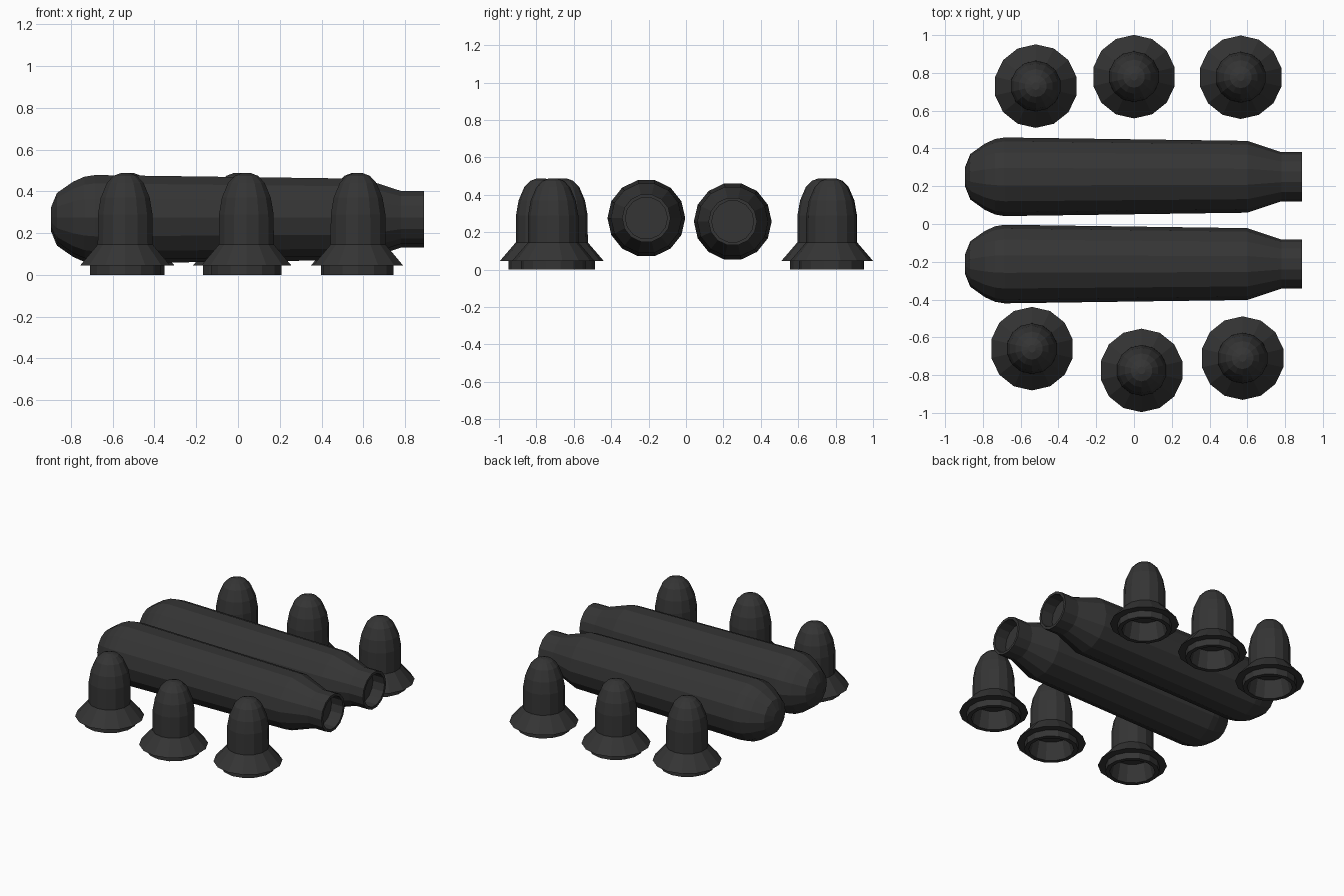
import bpy, bmesh
from math import cos, sin, pi
from mathutils import Matrix

if "Cube" in bpy.data.objects:
    bpy.data.objects.remove(bpy.data.objects["Cube"])

SIDES = 14

mat = bpy.data.materials.new("dark_shell")
mat.diffuse_color = (0.035, 0.035, 0.035, 1)
mat.use_nodes = True
mat.node_tree.nodes["Principled BSDF"].inputs["Base Color"].default_value = mat.diffuse_color


def lathe(name, profile, matrix):
    """Revolve (radius, height) points about z; both ends are capped."""
    bm = bmesh.new()
    rings = []
    for r, z in profile:
        rings.append([bm.verts.new((r * sin(2 * pi * i / SIDES),
                                    r * cos(2 * pi * i / SIDES), z))
                      for i in range(SIDES)])
    for a, b in zip(rings, rings[1:]):
        for i in range(SIDES):
            j = (i + 1) % SIDES
            bm.faces.new((a[i], a[j], b[j], b[i]))
    bm.faces.new(rings[0])
    bm.faces.new(rings[-1])
    bmesh.ops.recalc_face_normals(bm, faces=bm.faces)
    mesh = bpy.data.meshes.new(name)
    bm.to_mesh(mesh)
    bm.free()
    mesh.materials.append(mat)
    obj = bpy.data.objects.new(name, mesh)
    obj.matrix_world = matrix
    bpy.context.collection.objects.link(obj)
    return obj


# Long tanks: rounded left end, slight taper, open neck on the right
tank_profile = [(0.05, -0.895), (0.12, -0.867), (0.175, -0.79), (0.2, -0.735),
                (0.208, -0.685), (0.19, 0.60), (0.13, 0.78), (0.13, 0.89),
                (0.112, 0.89), (0.112, 0.80)]
lay_down = Matrix.Rotation(pi / 2, 4, 'Y')
for name, y, z in (("tank_front", -0.212, 0.275), ("tank_back", 0.25, 0.257)):
    lathe(name, tank_profile, Matrix.Translation((0, y, z)) @ lay_down)

# Domed caps: hollow base ring, sloping skirt, round-topped body
cap_profile = [(0.118, 0.12), (0.145, 0.0), (0.173, 0.0), (0.173, 0.045),
               (0.221, 0.045), (0.135, 0.145), (0.134, 0.29), (0.12, 0.37),
               (0.09, 0.44), (0.058, 0.474), (0.02, 0.488)]
caps = [(-0.54, -0.66), (0.04, -0.775), (0.575, -0.71),
        (-0.52, 0.73), (0.0, 0.78), (0.565, 0.777)]
for i, (x, y) in enumerate(caps, 1):
    lathe(f"domed_cap_{i}", cap_profile, Matrix.Translation((x, y, 0)))
